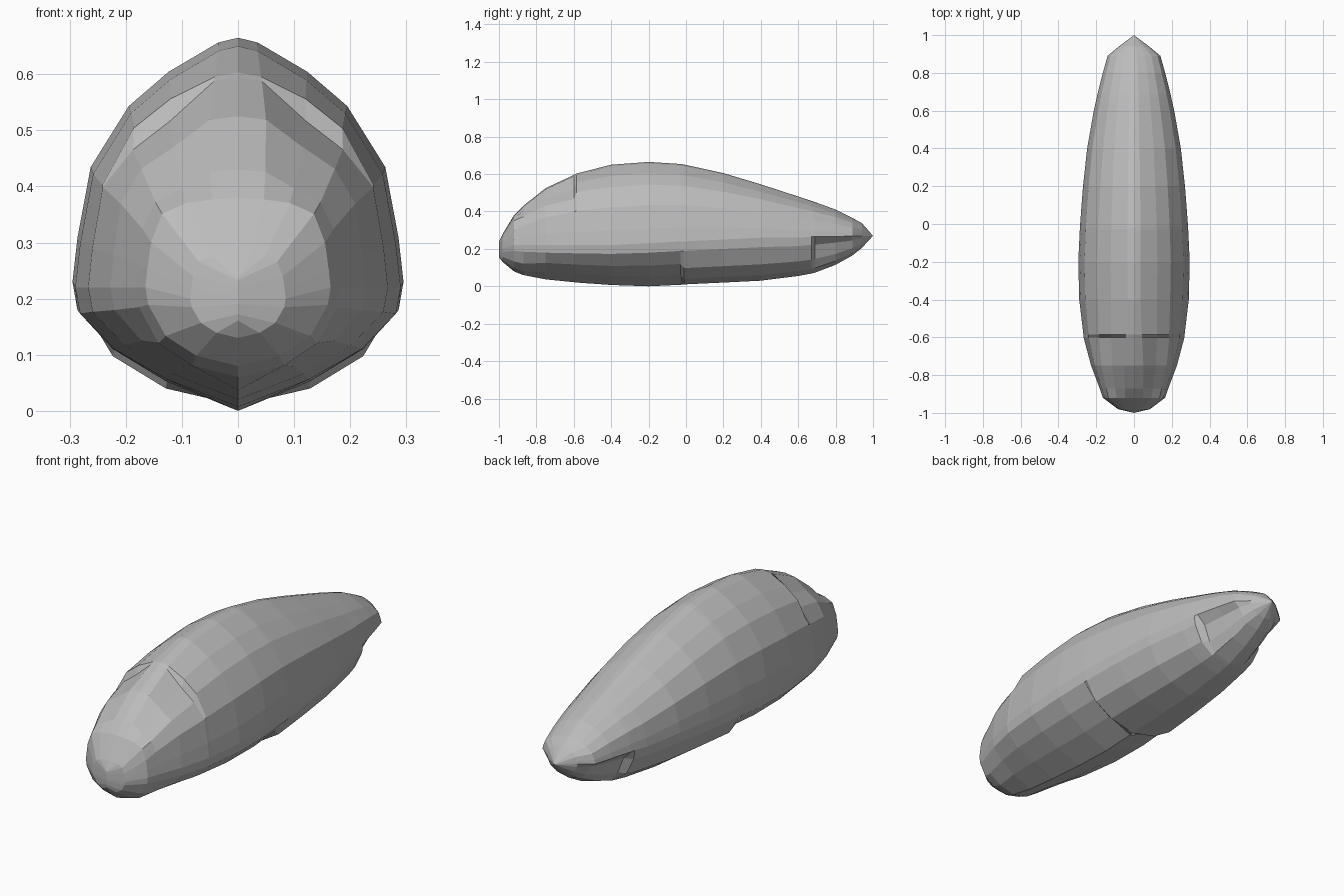
import bpy, bmesh

cube = bpy.data.objects.get("Cube")
if cube:
    bpy.data.objects.remove(cube)

grey = bpy.data.materials.new("plain grey")
grey.use_nodes = True
colour = (0.5, 0.5, 0.5, 1)
grey.diffuse_color = colour
grey.node_tree.nodes["Principled BSDF"].inputs["Base Color"].default_value = colour

# Hull stations: y, half width, bottom, widest height, top
stations = [
    (-1.0, 0, .155, .2, .24), (-.98, .085, .13, .2, .28),
    (-.92, .165, .08, .22, .38), (-.87, .182, .06, .22, .43),
    (-.75, .227, .037, .22, .525), (-.6, .267, .022, .22, .595),
    (-.585, .268, .02, .22, .603), (-.4, .29, .007, .22, .65),
    (-.2, .295, 0, .23, .665), (-.03, .287, .008, .24, .654),
    (-.01, .286, .01, .24, .651), (.2, .27, .02, .25, .605),
    (.4, .248, .03, .26, .545), (.6, .213, .055, .26, .48),
    (.67, .197, .068, .265, .457), (.69, .193, .073, .265, .45),
    (.8, .165, .115, .267, .41), (.89, .14, .165, .268, .365),
    (.94, .08, .205, .27, .338), (1.0, 0, .27, .27, .27),
]

# Half outlines as fractions of width and height, from crown down to widest
crown = [(0, 1), (.12, .98), (.42, .86), (.66, .72), (.89, .47), (.97, .18), (1, 0)]
blunt = [(0, 1), (.28, .98), (.56, .94), (.82, .82), (.94, .5), (.98, .2), (1, 0)]
belly = [(.97, .22), (.78, .62), (.45, .87), (0, 1)]


def half_section(y, width, low, mid, high):
    points = []
    nose = min(1, max(0, (-y - .5) / .4))
    for i, (a, b) in enumerate(zip(crown, blunt)):
        x = a[0] + (b[0] - a[0]) * nose
        z = a[1] + (b[1] - a[1]) * nose
        # Sunken hollows beside the front ridge
        if -.9 < y < -.59 and i in (2, 3):
            z -= .09
        points.append((x * width, y, mid + z * (high - mid)))
    for i, (x, z) in enumerate(belly):
        # Undercut below the cheeks, and hollow flanks at the tail
        if -.8 < y < -.02 and i in (1, 2):
            x, z = x * .97, z - .1
        if .68 < y < .93 and i < 2:
            x *= .8
        points.append((x * width, y, mid - z * (mid - low)))
    return points


# Loft the half hull, mirror it and weld the centre seam and the tips
bm = bmesh.new()
rows = [[bm.verts.new(p) for p in half_section(*s)] for s in stations]
for front, back in zip(rows, rows[1:]):
    for i in range(len(front) - 1):
        bm.faces.new((front[i], front[i + 1], back[i + 1], back[i]))
bmesh.ops.mirror(bm, geom=bm.verts[:] + bm.edges[:] + bm.faces[:],
                 axis="X", merge_dist=.0001)
bmesh.ops.remove_doubles(bm, verts=bm.verts[:], dist=.0005)
bmesh.ops.dissolve_degenerate(bm, edges=bm.edges[:], dist=.0005)
bmesh.ops.recalc_face_normals(bm, faces=bm.faces[:])

mesh = bpy.data.meshes.new("hull")
bm.to_mesh(mesh)
bm.free()
mesh.materials.append(grey)
bpy.context.collection.objects.link(bpy.data.objects.new("hull", mesh))
